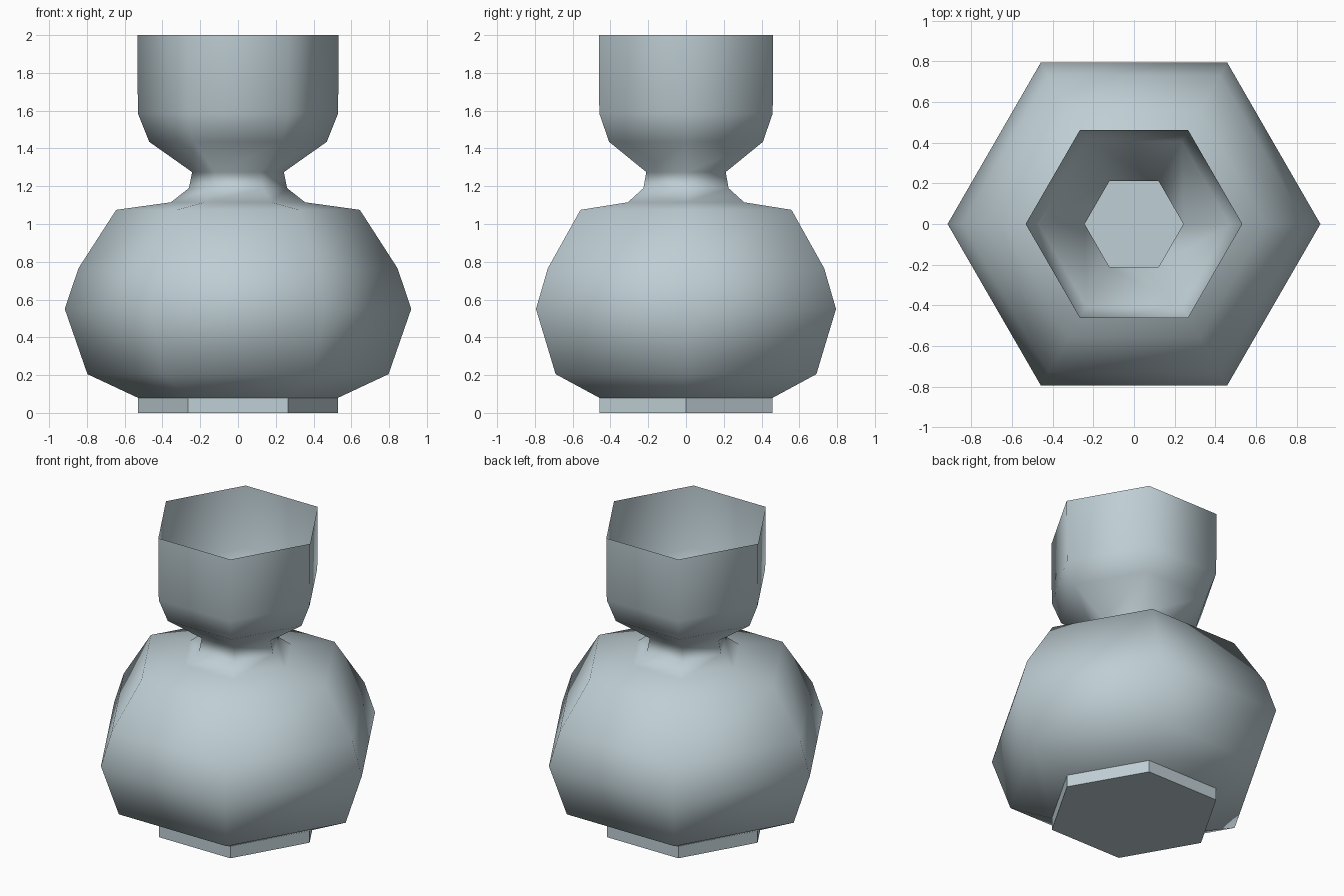
import bpy, bmesh
from math import cos, sin, pi

if "Cube" in bpy.data.objects:
    bpy.data.objects.remove(bpy.data.objects["Cube"])

SIDES = 6
# Outline of the thin-walled vase: (corner radius, height)
PROFILE = [(0.53, 0), (0.53, 0.08), (0.797, 0.205), (0.917, 0.55), (0.845, 0.765),
           (0.645, 1.075), (0.355, 1.115), (0.26, 1.19), (0.243, 1.275),
           (0.47, 1.435), (0.53, 1.585), (0.533, 2.0)]

clay = bpy.data.materials.new("pale blue grey")
clay.diffuse_color = (0.52, 0.62, 0.66, 1)
clay.use_nodes = True
clay.node_tree.nodes["Principled BSDF"].inputs["Base Color"].default_value = clay.diffuse_color

bm = bmesh.new()
rings = [[bm.verts.new((r * cos(2 * pi * i / SIDES), r * sin(2 * pi * i / SIDES), z))
          for i in range(SIDES)] for r, z in PROFILE]

# Closed floor, open top
bm.faces.new(rings[0][::-1])

# Walls
for low, high in zip(rings, rings[1:]):
    for i in range(SIDES):
        j = (i + 1) % SIDES
        bm.faces.new((low[i], low[j], high[j], high[i]))

# Smooth body and neck, crisp foot
for f in bm.faces:
    f.smooth = True
for e in bm.edges:
    e.smooth = min(v.co.z for v in e.verts) > 0.1 or max(v.co.z for v in e.verts) > 0.1

mesh = bpy.data.meshes.new("vase")
bm.to_mesh(mesh)
bm.free()
mesh.materials.append(clay)
vase = bpy.data.objects.new("vase", mesh)
bpy.context.collection.objects.link(vase)
